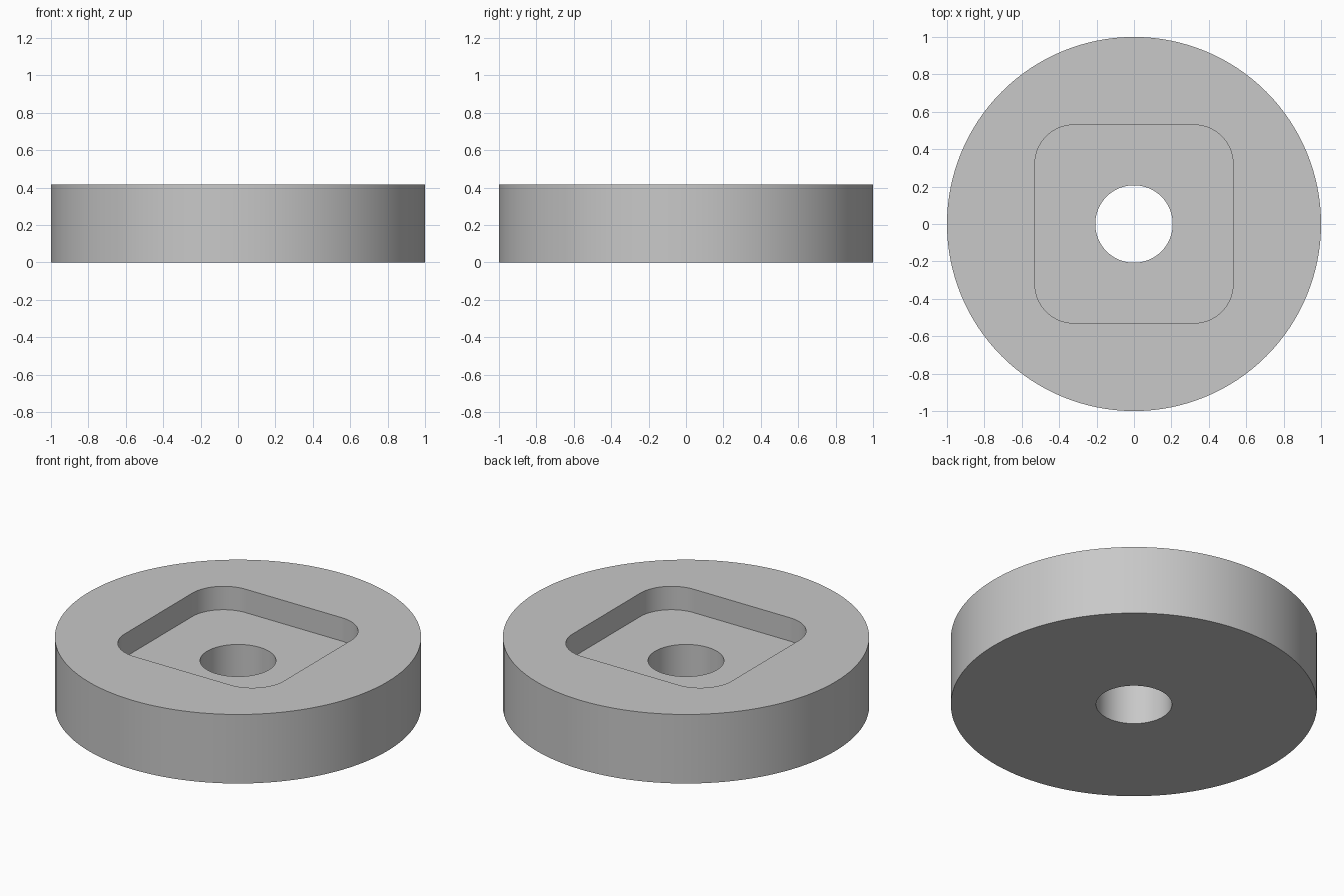
import bpy, bmesh
from math import cos, sin, pi, radians

cube = bpy.data.objects.get("Cube")
if cube:
    bpy.data.objects.remove(cube, do_unlink=True)

PER_CORNER = 32          # points in each quarter turn
HEIGHT, FLOOR = 0.416, 0.275
OUTER, BORE = 1.0, 0.207
POCKET, FILLET = 0.53, 0.21


def rounded_ring(half, radius, z):
    """Rounded square; a full circle when half equals radius."""
    points = []
    for corner in range(4):
        sx = 1 if corner in (0, 3) else -1
        sy = 1 if corner in (0, 1) else -1
        for i in range(PER_CORNER):
            # A circle spaces its points evenly; fillets include both ends
            if half == radius:
                a = (corner + i / PER_CORNER) * pi / 2
            else:
                a = (corner + i / (PER_CORNER - 1)) * pi / 2
            points.append((sx * (half - radius) + radius * cos(a),
                           sy * (half - radius) + radius * sin(a), z))
    return points


# Closed cross-section: underside, rim, top, pocket wall, pocket floor, bore
sections = [
    rounded_ring(BORE, BORE, 0),
    rounded_ring(OUTER, OUTER, 0),
    rounded_ring(OUTER, OUTER, HEIGHT),
    rounded_ring(POCKET, FILLET, HEIGHT),
    rounded_ring(POCKET, FILLET, FLOOR),
    rounded_ring(BORE, BORE, FLOOR),
]

# Skin neighbouring rings with quads
bm = bmesh.new()
rings = [[bm.verts.new(p) for p in ring] for ring in sections]
for k, low in enumerate(rings):
    high = rings[(k + 1) % len(rings)]
    for i in range(len(low)):
        j = (i + 1) % len(low)
        bm.faces.new((low[i], low[j], high[j], high[i]))
bmesh.ops.recalc_face_normals(bm, faces=bm.faces)
mesh = bpy.data.meshes.new("pocketed_disc")
bm.to_mesh(mesh)
bm.free()

disc = bpy.data.objects.new("pocketed_disc", mesh)
bpy.context.collection.objects.link(disc)

# Plain grey
grey = bpy.data.materials.new("plain_grey")
grey.use_nodes = True
color = (0.58, 0.58, 0.58, 1)
grey.diffuse_color = color
grey.node_tree.nodes["Principled BSDF"].inputs["Base Color"].default_value = color
mesh.materials.append(grey)

# Smooth walls, crisp rims
bpy.ops.object.select_all(action="DESELECT")
disc.select_set(True)
bpy.context.view_layer.objects.active = disc
bpy.ops.object.shade_smooth_by_angle(angle=radians(30))
